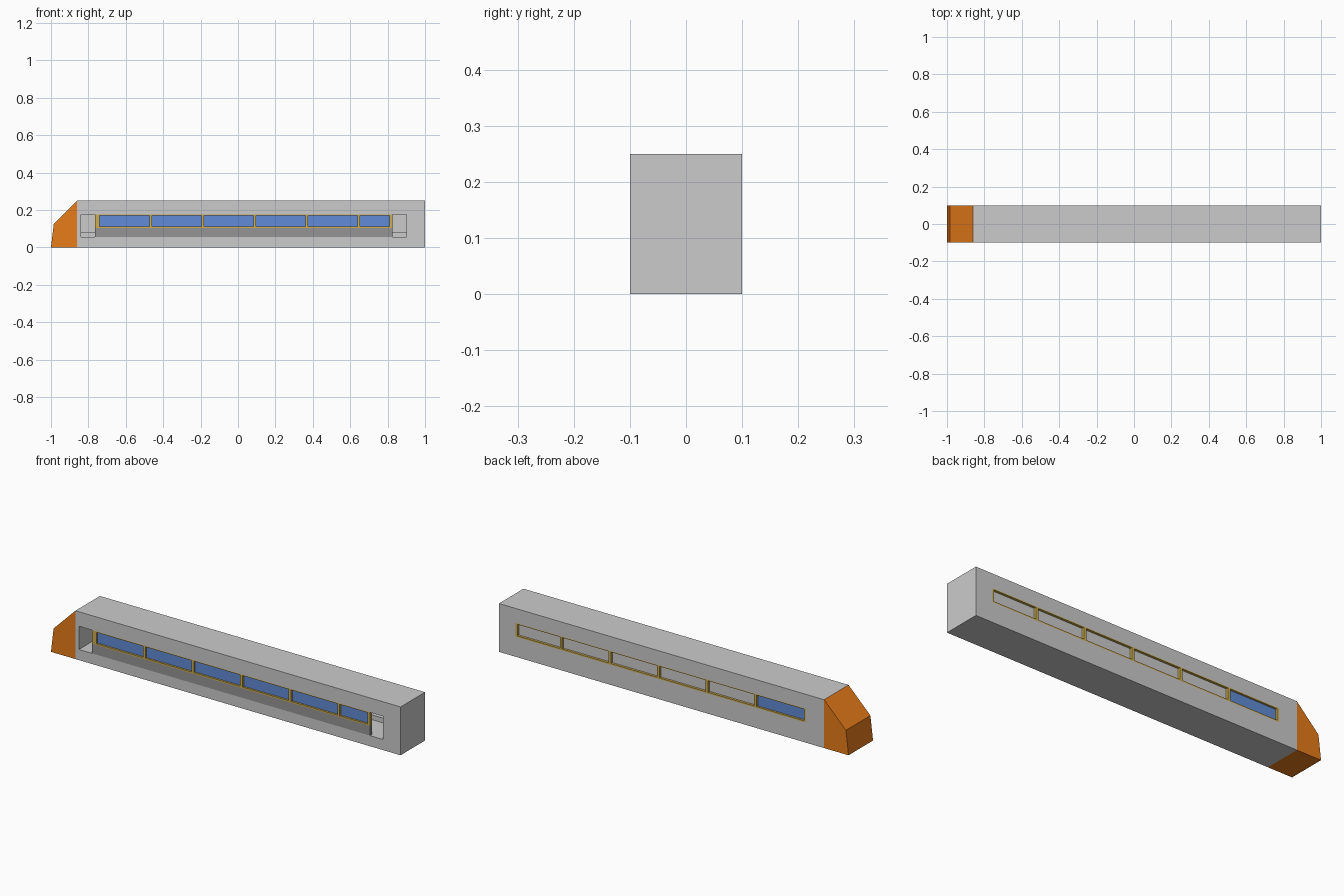
import bpy, bmesh

if "Cube" in bpy.data.objects:
    bpy.data.objects.remove(bpy.data.objects["Cube"])


def material(name, color):
    m = bpy.data.materials.new(name)
    m.diffuse_color = (*color, 1)
    m.use_nodes = True
    m.node_tree.nodes["Principled BSDF"].inputs["Base Color"].default_value = m.diffuse_color
    return m


ORANGE = material("orange_paint", (0.80, 0.20, 0.01))
BLUE = material("blue_glass", (0.12, 0.26, 0.68))
GOLD = material("gold_trim", (0.62, 0.42, 0.08))
DARK = material("dark_grey", (0.30, 0.30, 0.30))


def finish(name, bm, mat):
    bmesh.ops.recalc_face_normals(bm, faces=bm.faces)
    mesh = bpy.data.meshes.new(name)
    bm.to_mesh(mesh)
    bm.free()
    ob = bpy.data.objects.new(name, mesh)
    bpy.context.collection.objects.link(ob)
    if mat:
        mesh.materials.append(mat)
    return ob


def boxes(name, specs, mat=None):
    """Each spec is (x0, x1, y0, y1, z0, z1)."""
    bm = bmesh.new()
    for x0, x1, y0, y1, z0, z1 in specs:
        vs = bmesh.ops.create_cube(bm, size=1)["verts"]
        bmesh.ops.scale(bm, vec=(x1 - x0, y1 - y0, z1 - z0), verts=vs)
        bmesh.ops.translate(bm, vec=((x0 + x1) / 2, (y0 + y1) / 2, (z0 + z1) / 2), verts=vs)
    return finish(name, bm, mat)


def cut(ob, spec):
    cutter = boxes("cutter", [spec])
    cutter.hide_render = True
    mod = ob.modifiers.new("cut", 'BOOLEAN')
    mod.operation = 'DIFFERENCE'
    mod.solver = 'EXACT'
    mod.object = cutter
    bpy.context.view_layer.objects.active = ob
    bpy.ops.object.modifier_apply(modifier=mod.name)
    bpy.data.objects.remove(cutter)


# Hollow carriage body: front opening plus a shallow window pocket at the back
body = boxes("carriage_body", [(-0.86, 1.0, -0.1, 0.1, 0, 0.25)])
cut(body, (-0.84, 0.90, -0.12, 0.075, 0.055, 0.175))
cut(body, (-0.755, 0.905, 0.088, 0.12, 0.104, 0.175))

# Sloped nose
profile = [(-0.86, 0), (-1.0, 0), (-0.985, 0.125), (-0.86, 0.25)]
bm = bmesh.new()
face = bm.faces.new([bm.verts.new((x, -0.1, z)) for x, z in profile])
ext = bmesh.ops.extrude_face_region(bm, geom=[face])
bmesh.ops.translate(bm, vec=(0, 0.2, 0),
                    verts=[v for v in ext["geom"] if isinstance(v, bmesh.types.BMVert)])
finish("nose", bm, ORANGE)

# Front wall panel under the windows
boxes("lower_panel", [(-0.765, 0.825, -0.1, -0.085, 0.055, 0.104)], DARK)

# Low step inside the carriage
boxes("inner_step", [(-0.84, 0.90, 0.05, 0.075, 0.055, 0.08)])

# Window frames: rails and posts
PITCH = 0.278
posts = [-0.467 + i * PITCH for i in range(5)]


def frame(name, x0, x1, left, right, y0, y1):
    bars = [(x0, x1, y0, y1, 0.104, 0.111), (x0, x1, y0, y1, 0.170, 0.175)]
    spans = [(x0, left)] + [(p - 0.007, p + 0.007) for p in posts] + [(right, x1)]
    bars += [(a, b, y0, y1, 0.111, 0.170) for a, b in spans]
    boxes(name, bars, GOLD)


frame("front_window_frame", -0.765, 0.825, -0.74, 0.81, -0.1, -0.085)
frame("back_window_frame", -0.755, 0.905, -0.745, 0.895, 0.088, 0.1)

# Front glass panes, and the single glazed pane at the back
edges = [-0.74] + posts + [0.81]
boxes("front_glass", [(a, b, -0.090, -0.086, 0.111, 0.170)
                      for a, b in zip(edges, edges[1:])], BLUE)
boxes("back_glass", [(-0.745, posts[0], 0.087, 0.090, 0.111, 0.170)], BLUE)
